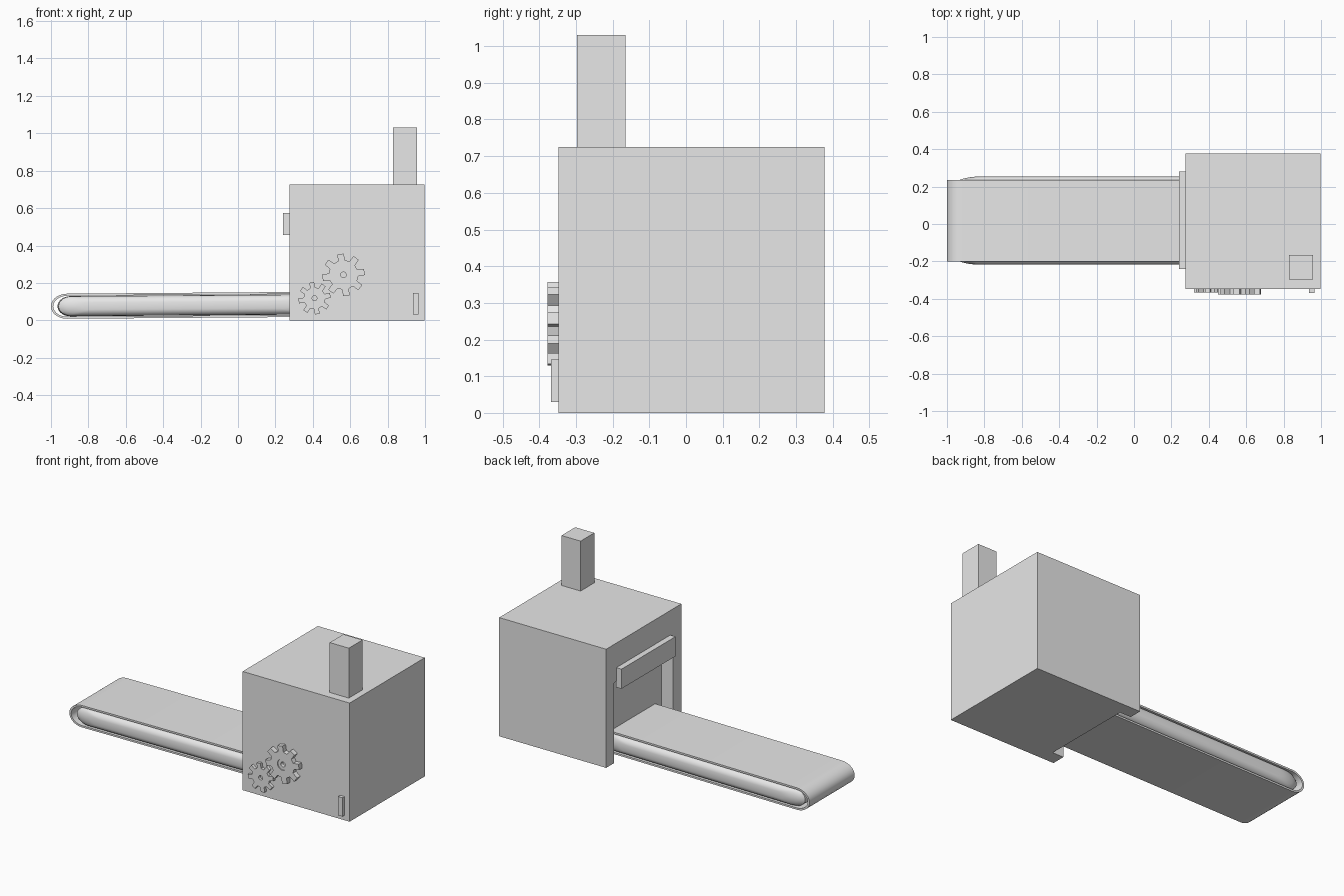
import bpy, bmesh, math

if "Cube" in bpy.data.objects:
    bpy.data.objects.remove(bpy.data.objects["Cube"])

grey = bpy.data.materials.new("plain grey")
grey.diffuse_color = (0.8, 0.8, 0.8, 1)
grey.use_nodes = True
grey.node_tree.nodes["Principled BSDF"].inputs["Base Color"].default_value = grey.diffuse_color


def finish(name, bm):
    bmesh.ops.recalc_face_normals(bm, faces=bm.faces)
    me = bpy.data.meshes.new(name)
    bm.to_mesh(me)
    bm.free()
    me.materials.append(grey)
    ob = bpy.data.objects.new(name, me)
    bpy.context.collection.objects.link(ob)
    return ob


def box(name, x, y, z):
    bm = bmesh.new()
    bmesh.ops.create_cube(bm, size=1)
    for v in bm.verts:
        v.co = [r[0] + (c + 0.5) * (r[1] - r[0]) for c, r in zip(v.co, (x, y, z))]
    return finish(name, bm)


def loft(name, rings, closed=False):
    """Skin rings of equal point count; cap the ends unless closed."""
    bm = bmesh.new()
    vs = [[bm.verts.new(p) for p in r] for r in rings]
    n = len(vs[0])
    for a, b in list(zip(vs, vs[1:])) + ([(vs[-1], vs[0])] if closed else []):
        for i in range(n):
            j = (i + 1) % n
            bm.faces.new((a[i], a[j], b[j], b[i]))
    if not closed:
        bm.faces.new(vs[0])
        bm.faces.new(vs[-1])
    return finish(name, bm)


def pill(x0, x1, r, y, nose, steps=14):
    """Rounded-end outline in the xz plane, rising slightly towards +x."""
    pts = []
    for side, x in ((-1, x0 + nose), (1, x1 - nose)):
        for i in range(steps + 1):
            a = math.pi * i / steps - math.pi / 2
            px = x + side * nose * math.cos(a)
            pts.append((px, y, 0.0755 + 0.0075 * (px + 0.9) + side * r * math.sin(a)))
    return pts


def smooth(ob, angle):
    bpy.ops.object.select_all(action='DESELECT')
    ob.select_set(True)
    bpy.context.view_layer.objects.active = ob
    bpy.ops.object.shade_smooth_by_angle(angle=math.radians(angle))


# Machine housing with a shallow doorway on the belt side
housing = box("housing", (0.275, 0.998), (-0.348, 0.378), (0, 0.725))
cutter = box("doorway_cutter", (0.2, 0.35), (-0.265, 0.30), (-0.1, 0.49))
cutter.hide_render = True
mod = housing.modifiers.new("doorway", 'BOOLEAN')
mod.object = cutter
mod.operation = 'DIFFERENCE'
mod.solver = 'EXACT'
bpy.context.view_layer.objects.active = housing
bpy.ops.object.modifier_apply(modifier=mod.name)
bpy.data.objects.remove(cutter)

# Chimney, board above the doorway and side lever
box("chimney", (0.828, 0.957), (-0.297, -0.165), (0.715, 1.03))
box("door_board", (0.24, 0.277), (-0.24, 0.28), (0.455, 0.575))
box("lever", (0.935, 0.964), (-0.368, -0.34), (0.03, 0.145))

# Conveyor belt: a thin closed band
MID, HALF = 0.018, 0.218
lo, hi = MID - HALF, MID + HALF
belt = loft("belt", [pill(-1, 0.42, 0.067, lo, 0.085),
                     pill(-1, 0.42, 0.067, hi, 0.085),
                     pill(-0.988, 0.408, 0.056, hi, 0.075),
                     pill(-0.988, 0.408, 0.056, lo, 0.075)], closed=True)
smooth(belt, 40)

# Conveyor core: rounded bed bulging out on both sides
arc = [math.radians(d) for d in range(-75, 76, 15)]
core = loft("belt_core", [
    pill(-0.965 + 0.16 * (1 - math.cos(a)), 0.40 - 0.16 * (1 - math.cos(a)),
         0.054 * math.cos(a) ** 0.7,
         MID + math.copysign(0.19, a) * (a != 0) + 0.047 * math.sin(a), 0.07)
    for a in arc])
smooth(core, 40)


# Gears on the front wall
def gear(name, cx, cz, r_out, r_root, hub, hole, y, turn, teeth=8):
    n = teeth * 4

    def ring(radius, depth):
        pts = []
        for i in range(n):
            # each tooth: two root points, then two narrower tip points
            tooth, k = divmod(i, 4)
            off = (-0.30, -0.19, 0.19, 0.30)[k]
            a = math.radians(turn) + (tooth + off) * 2 * math.pi / teeth
            r = radius or (r_out if k in (1, 2) else r_root)
            pts.append((cx + r * math.cos(a), depth, cz + r * math.sin(a)))
        return pts

    rings = [ring(0, -0.34), ring(0, y)]
    if hub:
        rings += [ring(hub, y), ring(hub, y + 0.006)]
    rings += [ring(hole, rings[-1][0][1]), ring(hole, -0.35)]
    return loft(name, rings)


gear("large_gear", 0.564, 0.243, 0.114, 0.079, 0.033, 0.015, -0.378, 8)
gear("small_gear", 0.409, 0.118, 0.087, 0.058, 0, 0.013, -0.366, 10)
